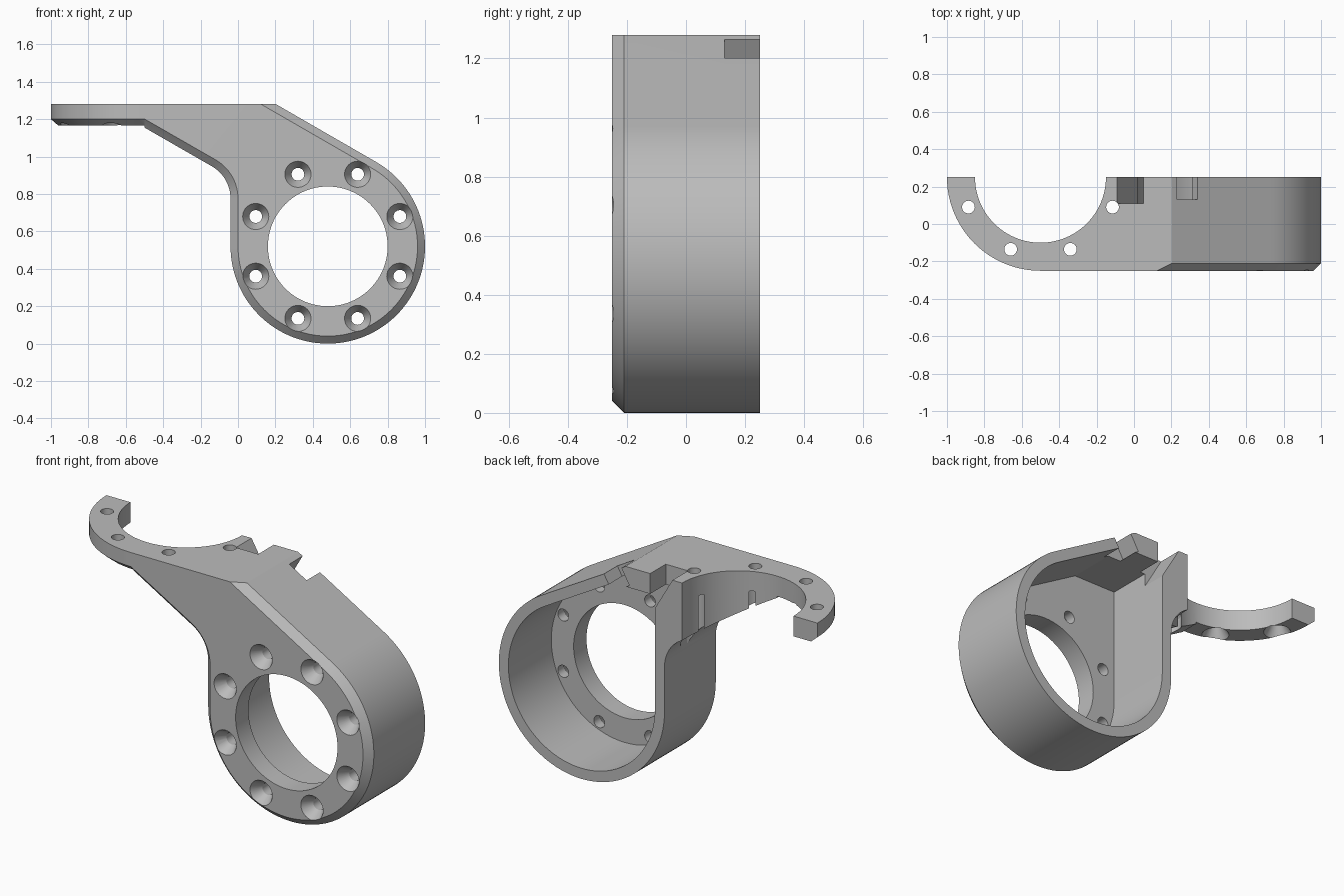
import bpy, bmesh, math
from mathutils import Vector

cube = bpy.data.objects.get("Cube")
if cube:
    bpy.data.objects.remove(cube, do_unlink=True)

# Shared dimensions
RING = Vector((0.48, 0.52))      # main ring centre in x, z
ARM = Vector((-0.5, 0.25))       # arm ring centre in x, y
TOP, UNDER = 1.28, 1.165         # arm plate faces
FRONT, BACK = -0.25, 0.25
PLATE = -0.135                   # inner face of the front plate

grey = bpy.data.materials.new("satin_grey")
grey.use_nodes = True
grey.diffuse_color = (0.5, 0.5, 0.5, 1)
grey.node_tree.nodes["Principled BSDF"].inputs["Base Color"].default_value = grey.diffuse_color


def make_object(name, bm):
    bmesh.ops.recalc_face_normals(bm, faces=bm.faces)
    mesh = bpy.data.meshes.new(name)
    bm.to_mesh(mesh)
    bm.free()
    mesh.materials.append(grey)
    obj = bpy.data.objects.new(name, mesh)
    bpy.context.scene.collection.objects.link(obj)
    return obj


def arc(centre, radius, start, end, steps):
    """Points on an arc, angles in degrees."""
    angles = [math.radians(start + (end - start) * i / steps) for i in range(steps + 1)]
    return [(centre[0] + radius * math.cos(a), centre[1] + radius * math.sin(a)) for a in angles]


def prism(name, outline, y0, y1, chamfer=0, plain=None):
    """Extrude an x-z outline along y, with an optional front chamfer."""
    bm = bmesh.new()
    face = bm.faces.new([bm.verts.new((x, y0, z)) for x, z in outline])
    made = bmesh.ops.extrude_face_region(bm, geom=[face])["geom"]
    moved = [v for v in made if isinstance(v, bmesh.types.BMVert)]
    bmesh.ops.translate(bm, verts=moved, vec=(0, y1 - y0, 0))
    if chamfer:
        edges = [e for e in bm.edges
                 if all(abs(v.co.y - y0) < 1e-5 for v in e.verts) and not plain(e)]
        bmesh.ops.bevel(bm, geom=edges, offset=chamfer, segments=1,
                        affect='EDGES', clamp_overlap=False)
    return make_object(name, bm)


def lathe(name, profile, centre, axis, sides=32):
    """Spin (radius, position) pairs around a line parallel to y or z."""
    bm = bmesh.new()
    rings = []
    for radius, t in profile:
        ring = []
        for a, b in arc(centre, radius, 0, 360, sides)[:-1]:
            ring.append(bm.verts.new((a, t, b) if axis == 'y' else (a, b, t)))
        rings.append(ring)
    for low, high in zip(rings, rings[1:]):
        for i in range(sides):
            j = (i + 1) % sides
            bm.faces.new((low[i], low[j], high[j], high[i]))
    bm.faces.new(rings[0])
    bm.faces.new(rings[-1])
    return make_object(name, bm)


def combine(target, other, operation):
    """Apply a boolean and discard the helper."""
    mod = target.modifiers.new("boolean", 'BOOLEAN')
    mod.operation, mod.solver, mod.object = operation, 'EXACT', other
    bpy.ops.object.select_all(action='DESELECT')
    bpy.context.view_layer.objects.active = target
    target.select_set(True)
    bpy.ops.object.modifier_apply(modifier=mod.name)
    bpy.data.objects.remove(other, do_unlink=True)


# Main body: teardrop outline with a filleted neck below the arm
slope = math.tan(math.radians(30))
outline = [(-0.5, TOP), (0.203, TOP)]
outline += arc(RING, 0.52, 60, -180, 80)
outline += arc((-0.24, 0.775), 0.2, 0, 60, 16)
outline += [(-0.5, 1.155)]


def unchamfered(edge):
    a, b = (v.co for v in edge.verts)
    return (a.z > TOP - 0.001 and b.z > TOP - 0.001) or (a.x < -0.499 and b.x < -0.499)


bracket = prism("bracket", outline, FRONT, BACK, 0.04, unchamfered)

# Half-round arm plate with a chamfered underside
arm_plate = lathe("arm_plate", [(0.46, UNDER), (0.5, 1.2), (0.5, TOP)], ARM, 'z', 96)
trim = prism("trim_cutter", [(-1.2, 1), (0.2, 1), (0.2, 1.5), (-1.2, 1.5)], BACK, 1)
combine(arm_plate, trim, 'DIFFERENCE')
combine(bracket, arm_plate, 'UNION')

# Motor cavity, open at the back, with a flat left wall and ceiling
cavity = [(0.02, UNDER), (0.282, UNDER)] + arc(RING, 0.46, 60, -180, 80)
cutters = [prism("cavity_cutter", cavity, PLATE, 0.4)]

# Large openings through the front plate and the arm
cutters.append(lathe("front_opening", [(0.32, -0.4), (0.32, 0)], RING, 'y', 96))
cutters.append(lathe("arm_opening", [(0.35, 0.5), (0.35, 1.5)], ARM, 'z', 96))

# Countersunk screw holes
for x, z in arc(RING, 0.417, 22.5, 337.5, 7):
    cutters.append(lathe("front_screw", [(0.07, -0.3), (0.07, FRONT), (0.034, -0.19), (0.034, 0)],
                         (x, z), 'y'))
for x, y in arc(ARM, 0.417, 202.5, 337.5, 3):
    cutters.append(lathe("arm_screw", [(0.07, 0.8), (0.07, UNDER), (0.034, 1.225), (0.034, 1.4)],
                         (x, y), 'z'))

# Cable notches in the rear edge of the roof
cutters.append(prism("corner_notch", [(-0.09, 1.35), (-0.09, TOP), (0.05, 1.04), (0.05, 1.35)],
                     0.11, 0.4))
along = Vector((math.cos(math.radians(30)), -0.5))
across = Vector((0.5, along.x))
middle = Vector((0.285, 1.232))
corners = [middle + along * a * 0.063 + across * b * 0.1
           for a, b in ((-1, -1), (1, -1), (1, 1), (-1, 1))]
cutters.append(prism("slope_notch", corners, 0.13, 0.4))

for cutter in cutters:
    combine(bracket, cutter, 'DIFFERENCE')

bpy.ops.object.select_all(action='DESELECT')
bracket.select_set(True)
bpy.context.view_layer.objects.active = bracket
bpy.ops.object.shade_smooth_by_angle(angle=math.radians(25))
